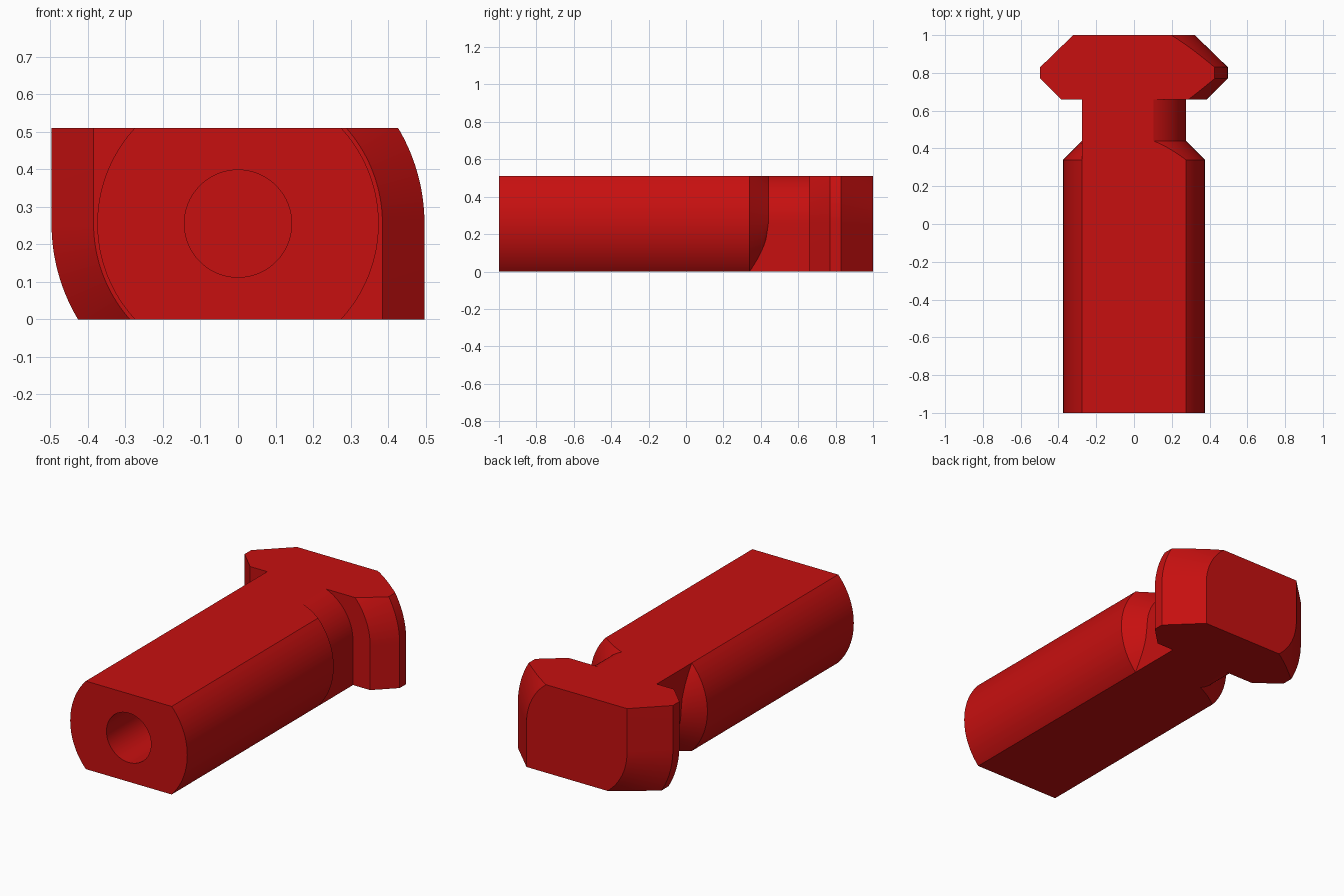
import bpy, bmesh, math

if "Cube" in bpy.data.objects:
    bpy.data.objects.remove(bpy.data.objects["Cube"])

H = 0.255                                # half height of the flattened bar
SHAFT_R = 0.375
NECK = math.sqrt(SHAFT_R ** 2 - H ** 2)  # half width of the neck
ARC = 20

red = bpy.data.materials.new("red")
red.diffuse_color = (0.57, 0.005, 0.005, 1)
red.use_nodes = True
red.node_tree.nodes["Principled BSDF"].inputs["Base Color"].default_value = red.diffuse_color


def section(r, w):
    """Flattened round section; two opposite quadrants are squared out to w."""
    top = math.asin(H / r)
    low = math.acos(min(1, w / r))
    half = [(r * math.cos(top * (1 - i / ARC)), r * math.sin(top * (1 - i / ARC)))
            for i in range(ARC + 1)]
    half += [(r * math.cos(low * i / ARC), -r * math.sin(low * i / ARC))
             for i in range(1, ARC + 1)]
    half.append((w, -H))
    return half + [(-x, -z) for x, z in half]


def taper(y0, r0, y1, r1, steps=8):
    return [(y0 + (y1 - y0) * i / steps, r0 + (r1 - r0) * i / steps)
            for i in range(steps + 1)]


# Stations along the length: shaft, shoulder cone, neck, then the tee head
body = [(-1, SHAFT_R)] + taper(0.34, SHAFT_R, 0.44, NECK) + [(0.66, NECK)]
head = taper(0.66, 0.385, 0.77, 0.497) + taper(0.83, 0.497, 1.0, 0.322)
stations = [(y, r, NECK) for y, r in body] + [(y, r, r) for y, r in head]

bm = bmesh.new()
rings = [[bm.verts.new((x, y, z + H)) for x, z in section(r, w)]
         for y, r, w in stations]
for a, b in zip(rings, rings[1:]):
    for i in range(len(a)):
        j = (i + 1) % len(a)
        bm.faces.new((a[i], a[j], b[j], b[i]))
bm.faces.new(rings[0])
bm.faces.new(rings[-1])
bmesh.ops.remove_doubles(bm, verts=bm.verts, dist=1e-5)
bmesh.ops.recalc_face_normals(bm, faces=bm.faces)
mesh = bpy.data.meshes.new("tee_bolt")
bm.to_mesh(mesh)
bm.free()
bolt = bpy.data.objects.new("tee_bolt", mesh)
bpy.context.collection.objects.link(bolt)
mesh.materials.append(red)

# Blind hole bored into the front end
bpy.ops.mesh.primitive_cylinder_add(vertices=64, radius=0.143, depth=1.2,
                                    location=(0, -1.0 + 0.5, H),
                                    rotation=(math.pi / 2, 0, 0))
cutter = bpy.context.object
cutter.name = "hole_cutter"
cutter.data.materials.append(red)
bore = bolt.modifiers.new("bore", 'BOOLEAN')
bore.object = cutter
bore.operation = 'DIFFERENCE'
bore.solver = 'EXACT'
bpy.ops.object.select_all(action='DESELECT')
bolt.select_set(True)
bpy.context.view_layer.objects.active = bolt
bpy.ops.object.modifier_apply(modifier="bore")
bpy.data.objects.remove(cutter)
bpy.ops.object.shade_smooth_by_angle(angle=math.radians(20))
